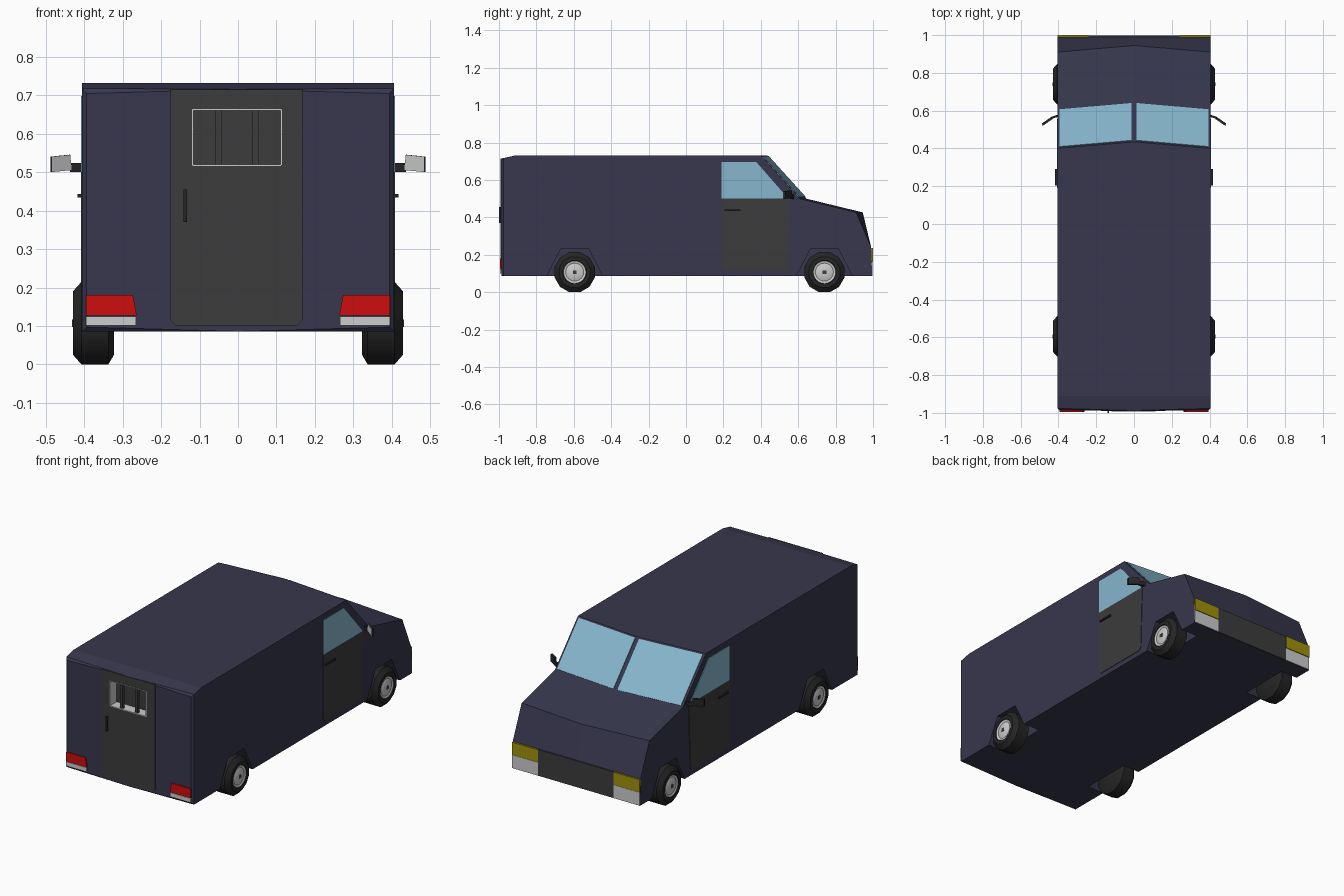
import bpy, bmesh, math
from mathutils import Vector

if "Cube" in bpy.data.objects:
    bpy.data.objects.remove(bpy.data.objects["Cube"])


def material(name, r, g, b):
    m = bpy.data.materials.new(name)
    m.diffuse_color = (r, g, b, 1)
    m.use_nodes = True
    m.node_tree.nodes["Principled BSDF"].inputs["Base Color"].default_value = m.diffuse_color
    return m


NAVY = material("navy_paint", 0.038, 0.038, 0.075)
DARK = material("dark_grey", 0.045, 0.045, 0.047)
BLACK = material("black_rubber", 0.018, 0.018, 0.019)
GLASS = material("blue_glass", 0.24, 0.47, 0.61)
LIGHT = material("light_grey", 0.60, 0.61, 0.60)
RED = material("red_lamp", 0.62, 0.004, 0.004)
YELLOW = material("yellow_lamp", 0.36, 0.28, 0.003)


def finish(name, bm, *mats):
    bmesh.ops.recalc_face_normals(bm, faces=bm.faces[:])
    me = bpy.data.meshes.new(name)
    bm.to_mesh(me)
    bm.free()
    for m in mats:
        me.materials.append(m)
    ob = bpy.data.objects.new(name, me)
    bpy.context.collection.objects.link(ob)
    return ob


def slab(name, pts, vec, mat):
    """Extrude a flat polygon along a vector."""
    bm = bmesh.new()
    f = bm.faces.new([bm.verts.new(p) for p in pts])
    r = bmesh.ops.extrude_face_region(bm, geom=[f], use_keep_orig=True)
    bmesh.ops.translate(bm, vec=vec, verts=[v for v in r["geom"] if isinstance(v, bmesh.types.BMVert)])
    return finish(name, bm, mat)


def box(name, x, y, z, mat):
    pts = [(x[0], y[0], z[0]), (x[1], y[0], z[0]), (x[1], y[0], z[1]), (x[0], y[0], z[1])]
    return slab(name, pts, (0, y[1] - y[0], 0), mat)


def cut(ob, cutter):
    mod = ob.modifiers.new("cut", 'BOOLEAN')
    mod.operation, mod.solver, mod.object = 'DIFFERENCE', 'EXACT', cutter
    bpy.context.view_layer.objects.active = ob
    bpy.ops.object.modifier_apply(modifier=mod.name)


def lathe(name, profile, sides, side, y, z, mat, phase=0.0):
    """Revolve (radius, x) points about a wheel axle."""
    bm = bmesh.new()
    rings = []
    for r, x in profile:
        rings.append([bm.verts.new((side * x, y + r * math.cos(a), z + r * math.sin(a)))
                      for a in (2 * math.pi * (i + phase) / sides for i in range(sides))])
    for a, b in zip(rings, rings[1:]):
        for i in range(sides):
            j = (i + 1) % sides
            bm.faces.new((a[i], a[j], b[j], b[i]))
    bm.faces.new(rings[0])
    bm.faces.new(rings[-1])
    ob = finish(name, bm, mat)
    bpy.ops.object.select_all(action='DESELECT')
    ob.select_set(True)
    bpy.context.view_layer.objects.active = ob
    bpy.ops.object.shade_smooth_by_angle(angle=math.radians(32))
    return ob


W = 0.405          # half width of body
BACK = -0.987      # rear face
SIDES = ((1, "right"), (-1, "left"))
WHEELS = ((-0.595, "rear"), (0.74, "front"))

# Body shell: (y at side, y at centre line, z)
profile = [(BACK, BACK, 0.086), (BACK, BACK, 0.715), (-0.91, -0.91, 0.732), (0.40, 0.435, 0.732),
           (0.61, 0.645, 0.50), (0.91, 0.945, 0.427), (0.99, 0.99, 0.24), (0.995, 0.995, 0.086)]
bm = bmesh.new()
rows = [[bm.verts.new((x, c if x == 0 else s, z)) for s, c, z in profile] for x in (-W, 0, W)]
n = len(profile)
for a, b in zip(rows, rows[1:]):
    for i in range(n):
        bm.faces.new((a[i], a[(i + 1) % n], b[(i + 1) % n], b[i]))
bm.faces.new(rows[0])
bm.faces.new(rows[2])
rear_edges = [e for e in bm.edges if all(v.co.y < -0.98 for v in e.verts)
              and sum(all(v.co.y < -0.98 for v in f.verts) for f in e.link_faces) == 1]
bmesh.ops.bevel(bm, geom=rear_edges, offset=0.011, segments=1, affect='EDGES')
body = finish("van_body", bm, NAVY, LIGHT, DARK)

# Rear door panel
rear_door = slab("rear_door", [(-0.175, BACK, 0.115), (-0.16, BACK, 0.10), (0.153, BACK, 0.10), (0.168, BACK, 0.115),
                               (0.168, BACK, 0.715), (-0.175, BACK, 0.715)], (0, -0.004, 0), DARK)

# Wheel wells and rear window recess
cutters = []
for s, _ in SIDES:
    for y, _ in WHEELS:
        cutters.append(slab("well_cutter", [(s * 0.3, y + dy, z) for dy, z in
                                            ((-0.168, 0.05), (-0.073, 0.235), (0.073, 0.235), (0.168, 0.05))],
                            (s * 0.2, 0, 0), NAVY))
wx, wz, depth = (-0.118, 0.112), (0.518, 0.662), -0.93
window_cutter = box("window_cutter", wx, (-1.1, depth), wz, NAVY)
for c in cutters + [window_cutter]:
    cut(body, c)
cut(rear_door, window_cutter)
for c in cutters + [window_cutter]:
    bpy.data.objects.remove(c)
for p in body.data.polygons:
    c = p.center
    if wx[0] - .01 < c.x < wx[1] + .01 and wz[0] - .01 < c.z < wz[1] + .01 and BACK + 0.001 < c.y < depth + .01:
        p.material_index = 2 if abs(p.normal.y) > 0.9 else 1

# Window bars and thin frame, door handle
for x in (-0.05, 0.045):
    box("window_bar", (x - 0.008, x + 0.008), (-0.985, -0.969), wz, DARK)
for x in wx:
    box("window_frame_side", (x - 0.002, x + 0.002), (-0.993, -0.985), wz, LIGHT)
for z in wz:
    box("window_frame_rail", wx, (-0.993, -0.985), (z - 0.002, z + 0.002), LIGHT)
box("rear_handle", (-0.141, -0.132), (-1.0, -0.985), (0.37, 0.455), BLACK)

# Front centre panel
box("front_panel", (-0.24, 0.24), (0.985, 0.997), (0.088, 0.237), DARK)

# Windscreen geometry: corner of plane plus two directions
top, down = Vector((0, 0.435, 0.732)), Vector((0, 0.21, -0.232))

for s, label in SIDES:
    # Windscreen pane
    across = Vector((s * W, -0.035, 0))
    nrm = across.cross(down).normalized()
    nrm = nrm if nrm.z > 0 else -nrm
    pane = [top + across * u + down * v for u, v in ((0.03, 0.03), (0.97, 0.03), (0.97, 0.97), (0.03, 0.97))]
    slab("windscreen_" + label, pane, nrm * 0.004, GLASS)

    # Cab door, its window and handle
    slab("cab_door_" + label, [(s * W, y, z) for y, z in
                               ((0.19, 0.13), (0.20, 0.115), (0.53, 0.115), (0.543, 0.13), (0.555, 0.5), (0.19, 0.5))],
         (s * 0.003, 0, 0), DARK)
    slab("cab_window_" + label, [(s * W, y, z) for y, z in
                                 ((0.19, 0.5), (0.19, 0.697), (0.375, 0.697), (0.548, 0.5))],
         (s * 0.003, 0, 0), GLASS)
    box("cab_handle_" + label, (s * 0.405, s * 0.417), (0.205, 0.292), (0.434, 0.443), BLACK)

    # Mirror: arm, curved shell and reflective face
    slab("mirror_arm_" + label, [(s * 0.40, 0.568, 0.50), (s * 0.437, 0.556, 0.50),
                                 (s * 0.437, 0.556, 0.523), (s * 0.40, 0.568, 0.523)], (0, 0.012, 0), BLACK)
    outline = [(0.432, 0.505), (0.484, 0.50), (0.484, 0.54), (0.436, 0.545)]
    tilt = lambda x: 0.557 - (x - 0.432) * 0.7
    slab("mirror_shell_" + label, [(s * x, tilt(x), z) for x, z in outline], (s * 0.003, 0.012, 0), BLACK)
    slab("mirror_face_" + label, [(s * x, tilt(x), z) for x, z in outline], (0, -0.002, 0), LIGHT)

    # Tail lamps
    slab("tail_lamp_" + label, [(s * x, BACK + .002, z) for x, z in
                                ((0.395, 0.127), (0.263, 0.127), (0.273, 0.18), (0.395, 0.18))], (0, -0.009, 0), RED)
    box("reverse_lamp_" + label, (s * 0.265, s * 0.395), (BACK + .002, -0.994), (0.101, 0.125), LIGHT)

    # Headlamps
    box("indicator_" + label, (s * 0.24, s * 0.404), (0.985, 1.0), (0.165, 0.237), YELLOW)
    box("headlamp_" + label, (s * 0.24, s * 0.404), (0.985, 0.998), (0.088, 0.163), LIGHT)

    # Wheels: tyre, rim and hub cap
    for y, end in WHEELS:
        tag = end + "_" + label
        lathe("tyre_" + tag, [(0.085, 0.322), (0.111, 0.337), (0.111, 0.407), (0.085, 0.429), (0.064, 0.429),
                              (0.060, 0.420)], 12, s, y, 0.1075, BLACK, 0.5)
        lathe("rim_" + tag, [(0.062, 0.415), (0.060, 0.426), (0.048, 0.422), (0.044, 0.424), (0.015, 0.429)],
              24, s, y, 0.1075, LIGHT)
        lathe("hub_cap_" + tag, [(0.014, 0.42), (0.014, 0.431)], 4, s, y, 0.1075, DARK, 0.5)
